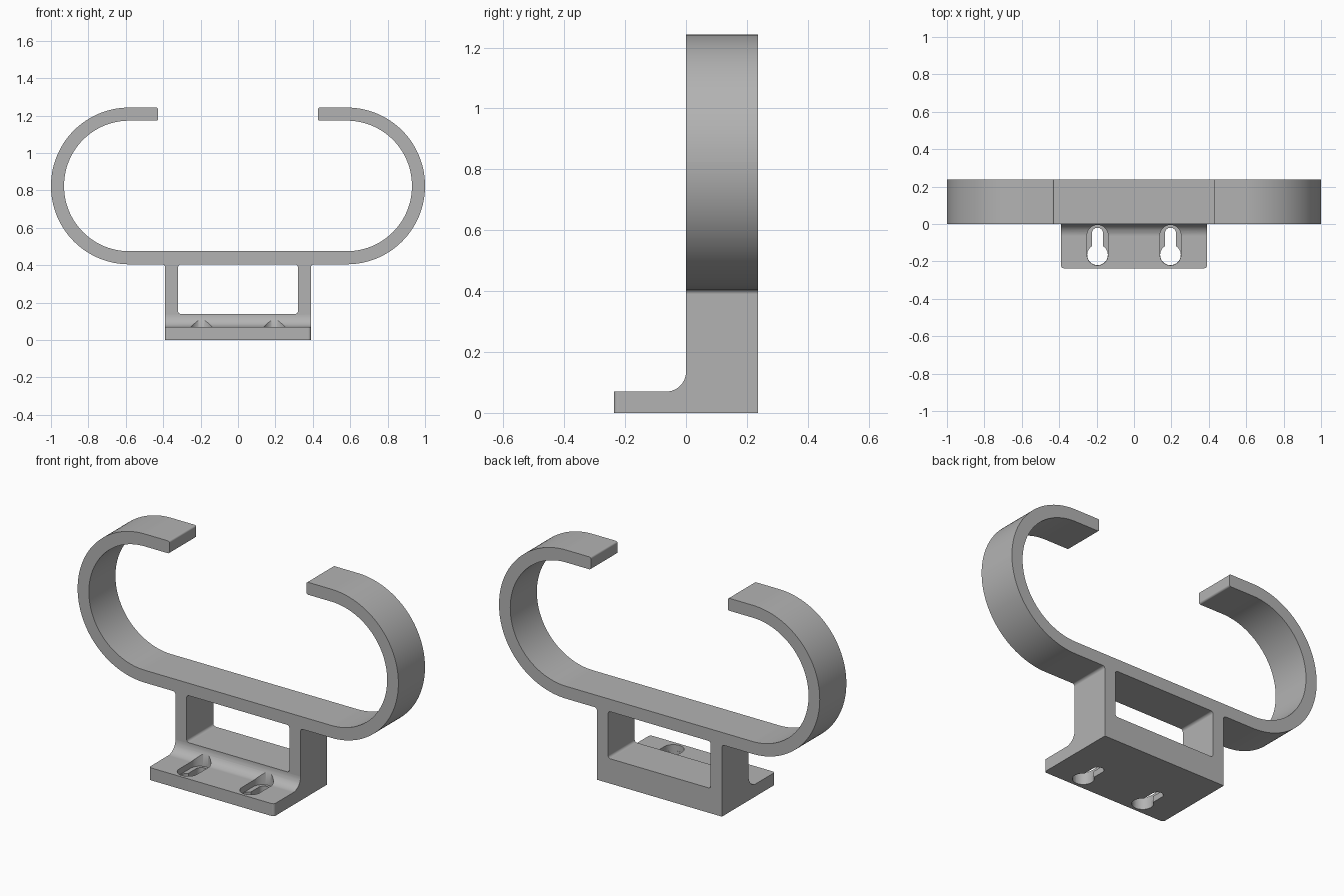
import bpy, bmesh, math
from mathutils import Vector

cube = bpy.data.objects.get("Cube")
if cube:
    bpy.data.objects.remove(cube, do_unlink=True)

grey = bpy.data.materials.new("plain grey")
grey.use_nodes = True
colour = (0.45, 0.45, 0.45, 1)
grey.diffuse_color = colour
grey.node_tree.nodes["Principled BSDF"].inputs["Base Color"].default_value = colour


def rounded(corners):
    """Polygon outline from (u, v, radius) corners, each rounded by an arc."""
    out = []
    n = len(corners)
    for i, (u, v, r) in enumerate(corners):
        p = Vector((u, v))
        if r == 0:
            out.append(p)
            continue
        a = (Vector(corners[i - 1][:2]) - p).normalized()
        b = (Vector(corners[(i + 1) % n][:2]) - p).normalized()
        centre = p + (a + b) * r          # all corners are square
        steps = 32 if r > 0.2 else 10
        for k in range(steps + 1):
            t = k / steps * math.pi / 2
            out.append(centre - b * r * math.cos(t) - a * r * math.sin(t))
    return out


def prism(name, corners, place, start, end):
    """Extrude a rounded outline; place maps (u, v, depth) to x, y, z."""
    bm = bmesh.new()
    verts = [bm.verts.new(place(p.x, p.y, start)) for p in rounded(corners)]
    face = bm.faces.new(verts)
    moved = bmesh.ops.extrude_face_region(bm, geom=[face])["geom"]
    shift = Vector(place(0, 0, end)) - Vector(place(0, 0, start))
    bmesh.ops.translate(bm, vec=shift, verts=[g for g in moved if isinstance(g, bmesh.types.BMVert)])
    bmesh.ops.recalc_face_normals(bm, faces=bm.faces)
    mesh = bpy.data.meshes.new(name)
    bm.to_mesh(mesh)
    bm.free()
    mesh.materials.append(grey)
    ob = bpy.data.objects.new(name, mesh)
    bpy.context.collection.objects.link(ob)
    return ob


def combine(target, other, operation):
    """Apply a boolean and discard the second solid."""
    mod = target.modifiers.new("combine", "BOOLEAN")
    mod.operation, mod.solver, mod.object = operation, "EXACT", other
    bpy.context.view_layer.objects.active = target
    bpy.ops.object.modifier_apply(modifier=mod.name)
    bpy.data.objects.remove(other, do_unlink=True)


def box(u0, u1, v0, v1, r):
    return [(u0, v0, r), (u1, v0, r), (u1, v1, r), (u0, v1, r)]


def front(u, v, d): return (u, d, v)
def side(u, v, d): return (d, u, v)
def plan(u, v, d): return (u, v, d)


HALF, DEPTH, WALL = 0.39, 0.237, 0.07
LOW, HIGH = 0.405, 1.243

# Open ring and stand share one mirrored front outline
right = [(HALF, 0, 0), (HALF, LOW, 0.015), (1, LOW, 0.418), (1, HIGH, 0.418),
         (0.427, HIGH, 0.01), (0.427, HIGH - WALL, 0.01),
         (1 - WALL, HIGH - WALL, 0.348), (1 - WALL, LOW + WALL, 0.348)]
left = [(-u, v, r) for u, v, r in reversed(right)]
holder = prism("ring_holder", right + left, front, 0, DEPTH)

# Window between the stand legs
window = prism("window_cutter", box(-0.32, 0.32, 0.14, LOW, 0.015), front, -0.1, 0.4)
combine(holder, window, "DIFFERENCE")

# Mounting flange with a fillet up to the stand
flange = prism("mounting_flange",
               [(-DEPTH, 0, 0), (0.1, 0, 0), (0.1, 0.137, 0), (0, 0.137, 0),
                (0, WALL, 0.065), (-DEPTH, WALL, 0)], side, -HALF, HALF)
bm = bmesh.new()
bm.from_mesh(flange.data)
ends = [e for e in bm.edges if all(v.co.y < -0.23 for v in e.verts)
        and abs(e.verts[0].co.x - e.verts[1].co.x) < 0.01]
bmesh.ops.bevel(bm, geom=ends, offset=0.015, segments=5, profile=0.5, affect="EDGES")
bm.to_mesh(flange.data)
bm.free()
combine(holder, flange, "UNION")

# Keyhole slots, each with a wide recess for the screw head
for x in (-0.195, 0.195):
    cuts = [prism("recess", box(x - 0.056, x + 0.056, -0.221, -0.005, 0.0559), plan, 0.035, 0.3),
            prism("slot", box(x - 0.03, x + 0.03, -0.18, -0.02, 0.0299), plan, -0.1, 0.2),
            prism("head_hole", box(x - 0.055, x + 0.055, -0.22, -0.11, 0.0549), plan, -0.1, 0.25)]
    for cut in cuts:
        combine(holder, cut, "DIFFERENCE")

# Smooth curves with crisp edges
bpy.ops.object.select_all(action="DESELECT")
holder.select_set(True)
bpy.context.view_layer.objects.active = holder
bpy.ops.object.shade_smooth_by_angle(angle=math.radians(30))
weighted = holder.modifiers.new("even shading", "WEIGHTED_NORMAL")
weighted.keep_sharp = True
